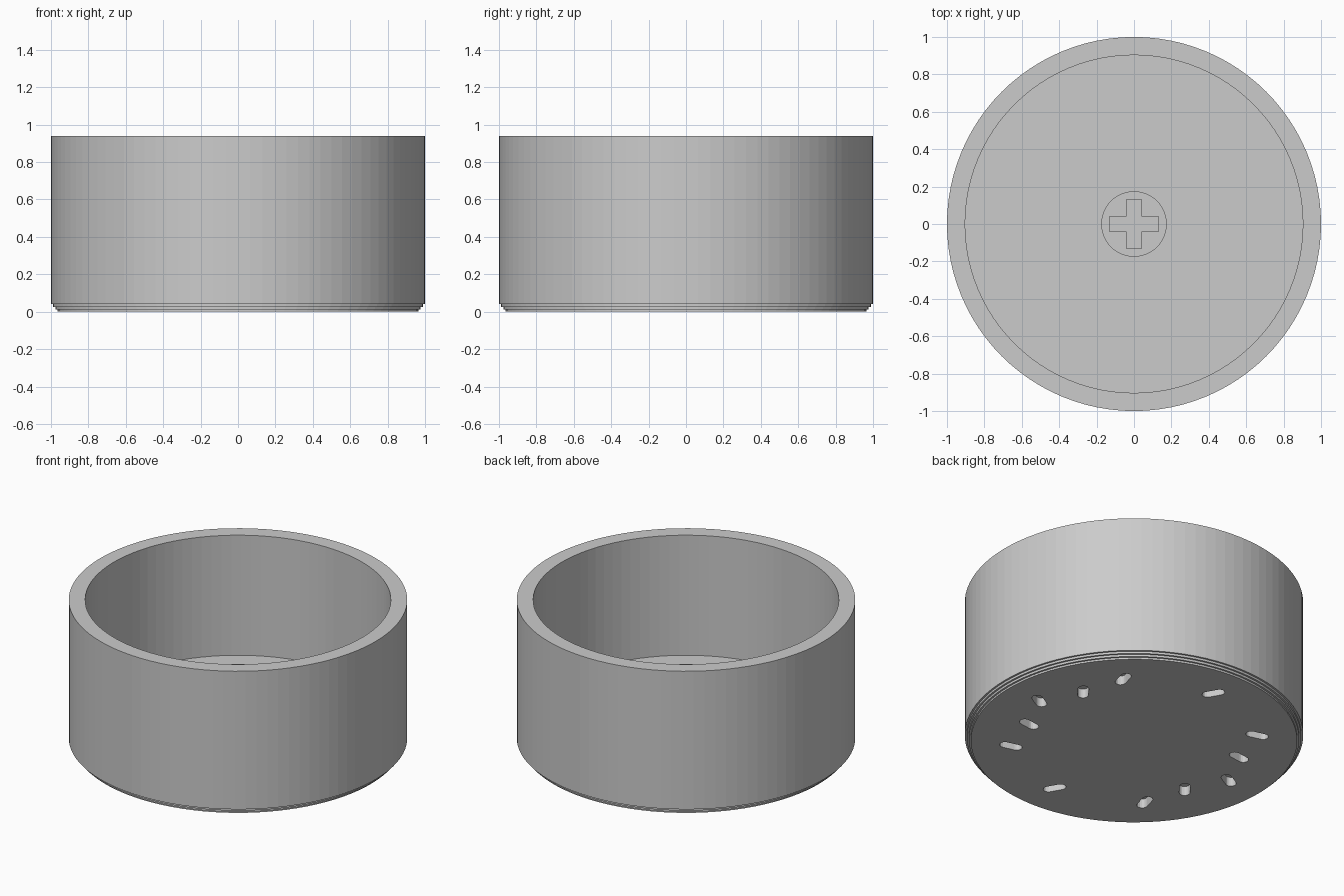
import bpy, bmesh, math
from mathutils import Matrix

cube = bpy.data.objects.get("Cube")
if cube:
    bpy.data.objects.remove(cube, do_unlink=True)

SIDES = 96
FLOOR = 0.157
STEM_TOP = 0.44

grey = bpy.data.materials.new("plain grey")
grey.use_nodes = True
grey.diffuse_color = (0.6, 0.6, 0.6, 1)
grey.node_tree.nodes["Principled BSDF"].inputs["Base Color"].default_value = (0.6, 0.6, 0.6, 1)


def finish(name, bm):
    bmesh.ops.recalc_face_normals(bm, faces=bm.faces)
    mesh = bpy.data.meshes.new(name)
    bm.to_mesh(mesh)
    bm.free()
    mesh.materials.append(grey)
    obj = bpy.data.objects.new(name, mesh)
    bpy.context.collection.objects.link(obj)
    return obj


def lathe(name, profile):
    """Turn (radius, height) points into a closed solid with capped ends."""
    bm = bmesh.new()
    rings = []
    for r, z in profile:
        rings.append([bm.verts.new((r * math.cos(a), r * math.sin(a), z))
                      for a in (math.tau * i / SIDES for i in range(SIDES))])
    for low, high in zip(rings, rings[1:]):
        for i in range(SIDES):
            j = (i + 1) % SIDES
            bm.faces.new((low[i], low[j], high[j], high[i]))
    bm.faces.new(rings[0])
    bm.faces.new(rings[-1])
    return finish(name, bm)


def prism(name, outline, bottom, top):
    bm = bmesh.new()
    face = bm.faces.new([bm.verts.new((x, y, bottom)) for x, y in outline])
    up = bmesh.ops.extrude_face_region(bm, geom=[face])["geom"]
    bmesh.ops.translate(bm, vec=(0, 0, top - bottom),
                        verts=[v for v in up if isinstance(v, bmesh.types.BMVert)])
    return finish(name, bm)


def cut(target, cutter):
    cutter.hide_render = True
    mod = target.modifiers.new("cut", "BOOLEAN")
    mod.operation = "DIFFERENCE"
    mod.solver = "EXACT"
    mod.object = cutter
    bpy.context.view_layer.objects.active = target
    bpy.ops.object.modifier_apply(modifier=mod.name)
    bpy.data.objects.remove(cutter, do_unlink=True)


# Cup with a stepped lower edge
cup = lathe("cup", [
    (0.964, 0), (0.964, 0.012), (0.976, 0.012), (0.976, 0.026),
    (0.988, 0.026), (0.988, 0.04), (1, 0.04),
    (1, 0.94), (0.903, 0.94), (0.903, FLOOR)])

# Slanted round-ended slots around the underside
HALF, ROUND = 0.038, 0.032
capsule = []
for side in (1, -1):
    for i in range(9):
        a = math.pi * (i / 8 - 0.5)
        capsule.append((side * (HALF + ROUND * math.cos(a)), side * ROUND * math.sin(a)))

for half_turn in (0, 180):
    for angle, radius in ((-90, 0.73), (-45, 0.73), (-22.5, 0.65),
                          (0, 0.73), (22.5, 0.65), (45, 0.73)):
        slot = prism("slot_cutter", capsule, -0.05, 0.06)
        around = math.radians(angle + half_turn)
        slot.data.transform(Matrix.Rotation(around, 4, "Z")
                            @ Matrix.Translation((radius, 0, 0))
                            @ Matrix.Rotation(math.radians(30), 4, "Z"))
        cut(cup, slot)

# Central stem with a cross-shaped socket
stem = lathe("stem", [(0.175, FLOOR - 0.01), (0.175, STEM_TOP)])
L, W = 0.132, 0.04
quarter = [(L, -W), (L, W), (W, W)]
cross = []
for turn in range(4):
    for x, y in quarter:
        for _ in range(turn):
            x, y = -y, x
        cross.append((x, y))
cut(stem, prism("cross_cutter", cross, FLOOR + 0.013, STEM_TOP + 0.1))
